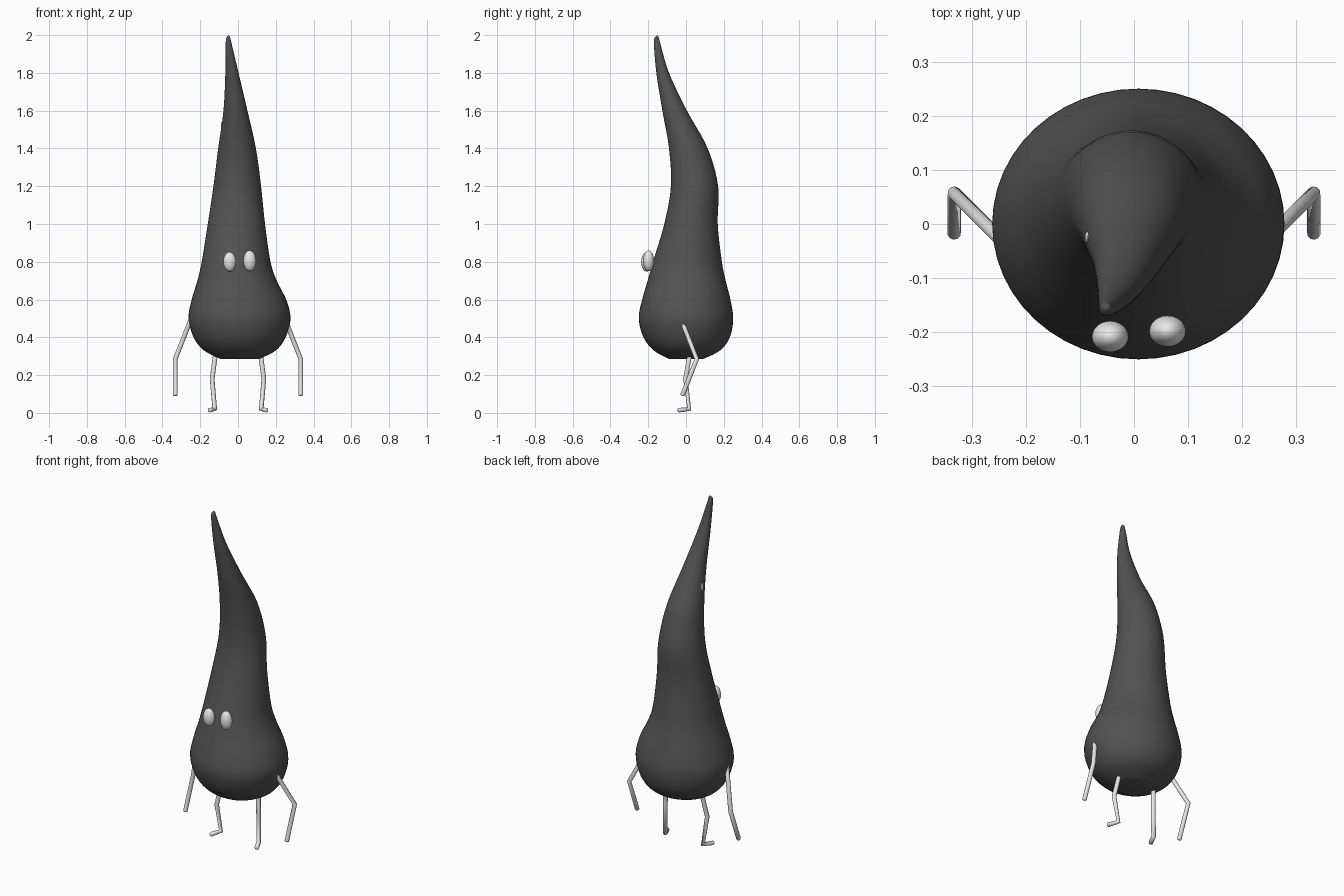
import bpy, bmesh
from math import cos, sin, pi
from mathutils import Vector

cube = bpy.data.objects.get("Cube")
if cube:
    bpy.data.objects.remove(cube)


def material(name, rgb):
    m = bpy.data.materials.new(name)
    m.use_nodes = True
    m.diffuse_color = (*rgb, 1)
    m.node_tree.nodes["Principled BSDF"].inputs["Base Color"].default_value = (*rgb, 1)
    return m


charcoal = material("charcoal", (0.085, 0.085, 0.085))
white = material("white", (0.8, 0.8, 0.8))


def mesh_object(name, bm, mat):
    bmesh.ops.recalc_face_normals(bm, faces=bm.faces)
    for f in bm.faces:
        f.smooth = True
    me = bpy.data.meshes.new(name)
    bm.to_mesh(me)
    bm.free()
    me.materials.append(mat)
    ob = bpy.data.objects.new(name, me)
    bpy.context.collection.objects.link(ob)
    return ob


def spline(a, b, c, d, t):
    return 0.5 * (2 * b + (c - a) * t + (2 * a - 5 * b + 4 * c - d) * t * t
                  + (3 * b - a - 3 * c + d) * t ** 3)


# Body: bent cone lofted through (height, left, right, front, back) sections
SECTIONS = [Vector(s) for s in (
    (0.285, -.09, .11, -.09, .09),
    (0.33, -.18, .20, -.17, .18),
    (0.40, -.235, .252, -.225, .232),
    (0.50, -.262, .278, -.25, .25),
    (0.60, -.245, .255, -.232, .235),
    (0.70, -.215, .205, -.203, .21),
    (0.80, -.192, .172, -.175, .19),
    (1.00, -.16, .143, -.115, .168),
    (1.20, -.13, .122, -.08, .17),
    (1.40, -.105, .095, -.09, .115),
    (1.60, -.077, .05, -.125, .005),
    (1.80, -.067, .003, -.157, -.09),
    (1.96, -.065, -.035, -.17, -.137),
    (1.99, -.06, -.042, -.163, -.145))]
SIDES, STEPS = 48, 5

bm = bmesh.new()
pts = [SECTIONS[0]] + SECTIONS + [SECTIONS[-1]]
samples = [spline(*pts[i:i + 4], s / STEPS)
           for i in range(len(SECTIONS) - 1) for s in range(STEPS)]
samples.append(SECTIONS[-1])
rings = []
for z, left, right, front, back in samples:
    cx, cy = (left + right) / 2, (front + back) / 2
    rx, ry = (right - left) / 2, (back - front) / 2
    rings.append([bm.verts.new((cx + rx * cos(2 * pi * k / SIDES),
                                cy + ry * sin(2 * pi * k / SIDES), z))
                  for k in range(SIDES)])
for low, high in zip(rings, rings[1:]):
    for k in range(SIDES):
        n = (k + 1) % SIDES
        bm.faces.new((low[k], low[n], high[n], high[k]))
bm.faces.new(rings[0][::-1])
tip = bm.verts.new((-.05, -.154, 2.0))
for k in range(SIDES):
    bm.faces.new((rings[-1][k], rings[-1][(k + 1) % SIDES], tip))
mesh_object("body", bm, charcoal)


def ellipsoid(name, centre, radii, mat):
    bm = bmesh.new()
    bmesh.ops.create_uvsphere(bm, u_segments=24, v_segments=16, radius=1)
    bmesh.ops.scale(bm, vec=radii, verts=bm.verts)
    ob = mesh_object(name, bm, mat)
    ob.location = centre


# Eyes, and a pale fleck high on the right side
ellipsoid("right_eye", (-.044, -.208, .80), (.034, .029, .052), white)
ellipsoid("left_eye", (.062, -.198, .805), (.034, .029, .055), white)
ellipsoid("fleck", (-.086, -.025, 1.515), (.005, .011, .025), white)


def limb(name, path, radius=.0125):
    """Thin tube along a path, with rounded ends."""
    path = [Vector(p) for p in path]
    nodes = [(p, 1) for p in path]
    end = (path[-1] - path[-2]).normalized() * radius
    nodes[-1] = (path[-1] - end * .6, 1)
    nodes += [(path[-1] - end * .2, .85), (path[-1], .4)]
    cu = bpy.data.curves.new(name, "CURVE")
    cu.dimensions = "3D"
    cu.bevel_depth = radius
    cu.bevel_resolution = 3
    cu.use_fill_caps = True
    sp = cu.splines.new("POLY")
    sp.points.add(len(nodes) - 1)
    for point, (p, r) in zip(sp.points, nodes):
        point.co = (*p, 1)
        point.radius = r
    sp.use_smooth = True
    cu.materials.append(white)
    bpy.context.collection.objects.link(bpy.data.objects.new(name, cu))


# Arms and legs
for side, s in (("left", 1), ("right", -1)):
    limb(side + "_arm", [(s * .24, -.035, .52), (s * .332, .057, .285),
                         (s * .332, -.02, .09)])
    limb(side + "_leg", [(s * .118, .022, .32), (s * .137, -.003, .18),
                         (s * .123, .017, .02), (s * .152, -.043, .014)])
